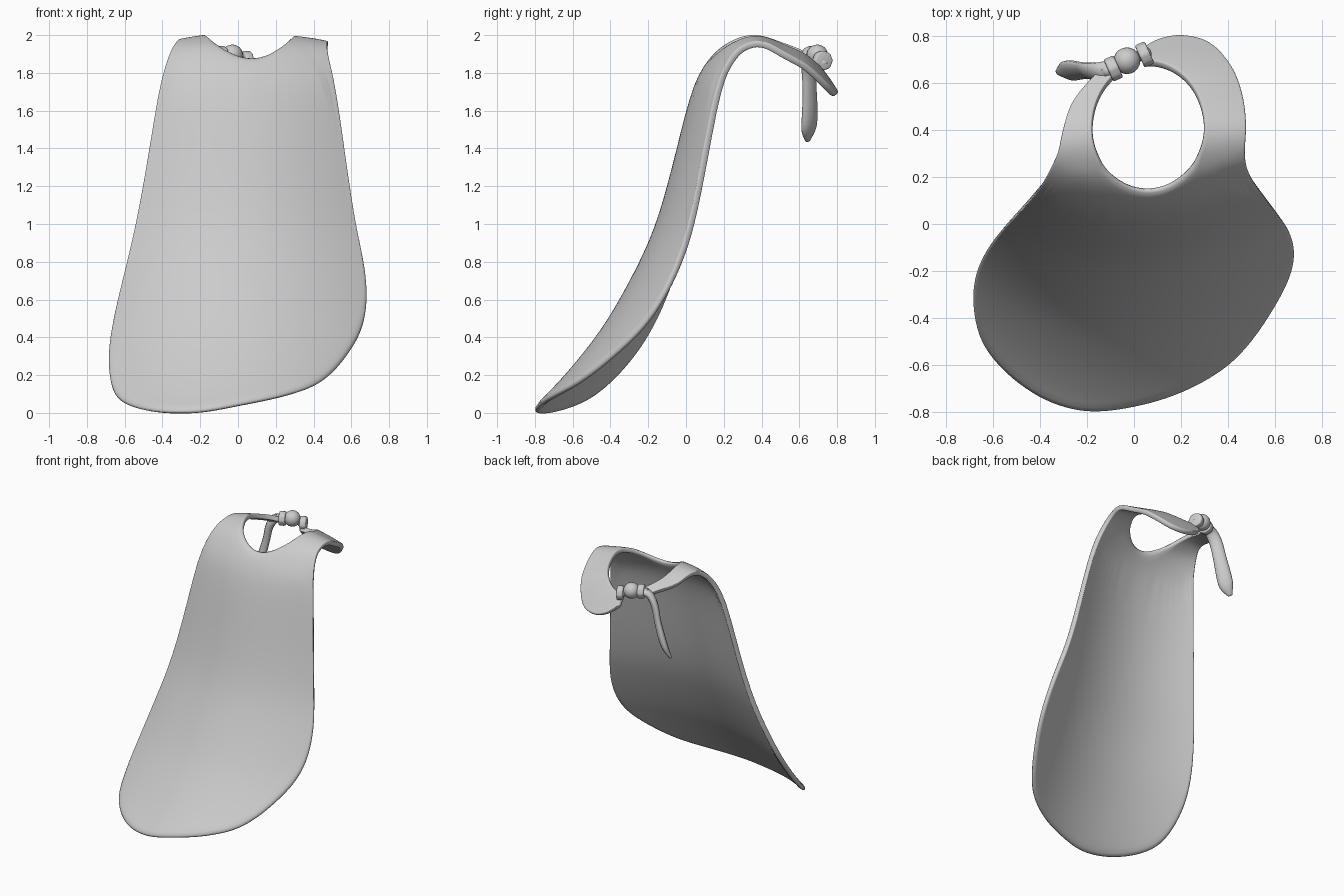
import bpy, bmesh, math
from mathutils import Vector

cube = bpy.data.objects.get("Cube")
if cube:
    bpy.data.objects.remove(cube, do_unlink=True)

cloth = bpy.data.materials.new("light grey")
cloth.use_nodes = True
GREY = (0.6, 0.6, 0.6, 1)
cloth.diffuse_color = GREY
cloth.node_tree.nodes["Principled BSDF"].inputs["Base Color"].default_value = GREY


def make_object(name, bm):
    """Turn a bmesh into a smooth, coloured object."""
    mesh = bpy.data.meshes.new(name)
    bm.to_mesh(mesh)
    bm.free()
    mesh.materials.append(cloth)
    mesh.shade_smooth()
    obj = bpy.data.objects.new(name, mesh)
    bpy.context.scene.collection.objects.link(obj)
    return obj


def smooth_path(points, steps):
    """Catmull-Rom curve through the points."""
    pts = [Vector(p) for p in points]
    out = []
    for i in range(len(pts) - 1):
        a, b, c, d = pts[max(i - 1, 0)], pts[i], pts[i + 1], pts[min(i + 2, len(pts) - 1)]
        for s in range(steps):
            t = s / steps
            out.append(0.5 * (2 * b + (c - a) * t + (2 * a - 5 * b + 4 * c - d) * t ** 2
                              + (3 * b - a - 3 * c + d) * t ** 3))
    return out + [pts[-1]]


# Centre line of the cloth seen from the side (y, z)
CENTRE = smooth_path([(-0.9, -0.02), (-0.8, 0.04), (-0.6, 0.25), (-0.4, 0.52), (-0.2, 0.9),
                      (-0.1, 1.2), (0, 1.6), (0.05, 1.76), (0.15, 1.91), (0.25, 1.98),
                      (0.35, 2.01), (0.45, 2.0), (0.6, 1.94), (0.7, 1.85), (0.8, 1.72),
                      (0.9, 1.58)], 8)


def centre_height(y):
    for a, b in zip(CENTRE, CENTRE[1:]):
        if y <= b.x:
            return a.y + (b.y - a.y) * (y - a.x) / (b.x - a.x)
    return CENTRE[-1].y


def cloth_point(x, y):
    """Cloth wraps backwards at the sides and droops at the shoulders."""
    back = min(max((y - 0.2) / 0.4, 0), 1)
    back = back * back * (3 - 2 * back)
    wrap = 0.49 - 0.07 * x
    droop = 0.35 if x > 0 else 0.8
    z = centre_height(y - wrap * x * x * (1 - back)) - droop * x * x * back
    return Vector((x, y, z))


# Bib: sheet lofted from the neck hole to the outline
OUTLINE = [(-0.13, 0.66), (-0.2, 0.59), (-0.265, 0.5), (-0.3, 0.38), (-0.325, 0.28),
           (-0.42, 0.12), (-0.57, -0.04), (-0.66, -0.18), (-0.685, -0.33), (-0.65, -0.5),
           (-0.54, -0.64), (-0.38, -0.75), (-0.2, -0.8), (0, -0.78), (0.2, -0.72),
           (0.38, -0.62), (0.5, -0.5), (0.6, -0.35), (0.66, -0.23), (0.68, -0.13),
           (0.66, -0.04), (0.6, 0.045), (0.5, 0.18), (0.465, 0.28), (0.47, 0.42),
           (0.455, 0.55), (0.41, 0.67), (0.32, 0.77), (0.2, 0.8), (0.1, 0.78), (0.035, 0.74)]
RINGS = 20
HEM = 0.01
bm = bmesh.new()
rows = []
for p in smooth_path(OUTLINE, 3):
    angle = math.atan2(p.y - 0.415, p.x - 0.06)
    hole = Vector((0.06 + 0.24 * math.cos(angle), 0.415 + 0.28 * math.sin(angle)))
    edge = p + (p - hole).normalized() * HEM
    rows.append([bm.verts.new(cloth_point(*hole.lerp(edge, i / RINGS)))
                 for i in range(RINGS + 1)])
for r, s in zip(rows, rows[1:]):
    for i in range(RINGS):
        bm.faces.new((r[i], r[i + 1], s[i + 1], s[i]))
bib = make_object("bib", bm)
solid = bib.modifiers.new("thickness", "SOLIDIFY")
solid.thickness = 0.035
solid.offset = -1
rounding = bib.modifiers.new("rounding", "SUBSURF")
rounding.levels = rounding.render_levels = 1


def tube(name, path, widths, depths, sides=12):
    """Flattened tube whose width lies diagonally in plan."""
    pts = smooth_path(path, 4)
    sizes = smooth_path(list(zip(widths, depths)), 4)
    flat = Vector((1, -1, 0))
    bm = bmesh.new()
    loops = []
    for i, (p, size) in enumerate(zip(pts, sizes)):
        along = (pts[min(i + 1, len(pts) - 1)] - pts[max(i - 1, 0)]).normalized()
        across = (flat - along * along.dot(flat)).normalized()
        out = along.cross(across)
        loops.append([bm.verts.new(p + across * size.x * math.cos(k * math.tau / sides)
                                   + out * size.y * math.sin(k * math.tau / sides))
                      for k in range(sides)])
    for a, b in zip(loops, loops[1:]):
        for k in range(sides):
            bm.faces.new((a[k], a[k - 1], b[k - 1], b[k]))
    bm.faces.new(loops[0])
    bm.faces.new(loops[-1])
    bmesh.ops.recalc_face_normals(bm, faces=bm.faces)
    return make_object(name, bm)


# Loose strap end hanging from the knot
tube("hanging_tie",
     [(-0.07, 0.67, 1.89), (-0.14, 0.65, 1.88), (-0.19, 0.65, 1.81), (-0.22, 0.655, 1.7),
      (-0.255, 0.655, 1.58), (-0.285, 0.65, 1.5), (-0.325, 0.645, 1.44)],
     [0.03, 0.042, 0.045, 0.046, 0.052, 0.048, 0.014],
     [0.025, 0.028, 0.026, 0.024, 0.026, 0.022, 0.008])

# Cord core through the knot
tube("knot_cord", [(-0.13, 0.645, 1.89), (-0.03, 0.695, 1.895), (0.06, 0.73, 1.84)],
     [0.025, 0.025, 0.025], [0.025, 0.025, 0.025])

# Central round knot
bm = bmesh.new()
bmesh.ops.create_uvsphere(bm, u_segments=20, v_segments=12, radius=0.057)
make_object("knot_ball", bm).location = (-0.03, 0.695, 1.893)

# Collars on both sides of the knot
for name, place in (("knot_collar_left", (0.045, 0.722, 1.865)),
                    ("knot_collar_right", (-0.088, 0.662, 1.89))):
    bm = bmesh.new()
    bmesh.ops.create_cone(bm, cap_ends=True, segments=8, radius1=0.054, radius2=0.054,
                          depth=0.046)
    collar = make_object(name, bm)
    collar.location = place
    collar.rotation_euler = (0, math.radians(90), math.radians(24))
    bevel = collar.modifiers.new("soft edges", "BEVEL")
    bevel.width = 0.01
    bevel.segments = 3
